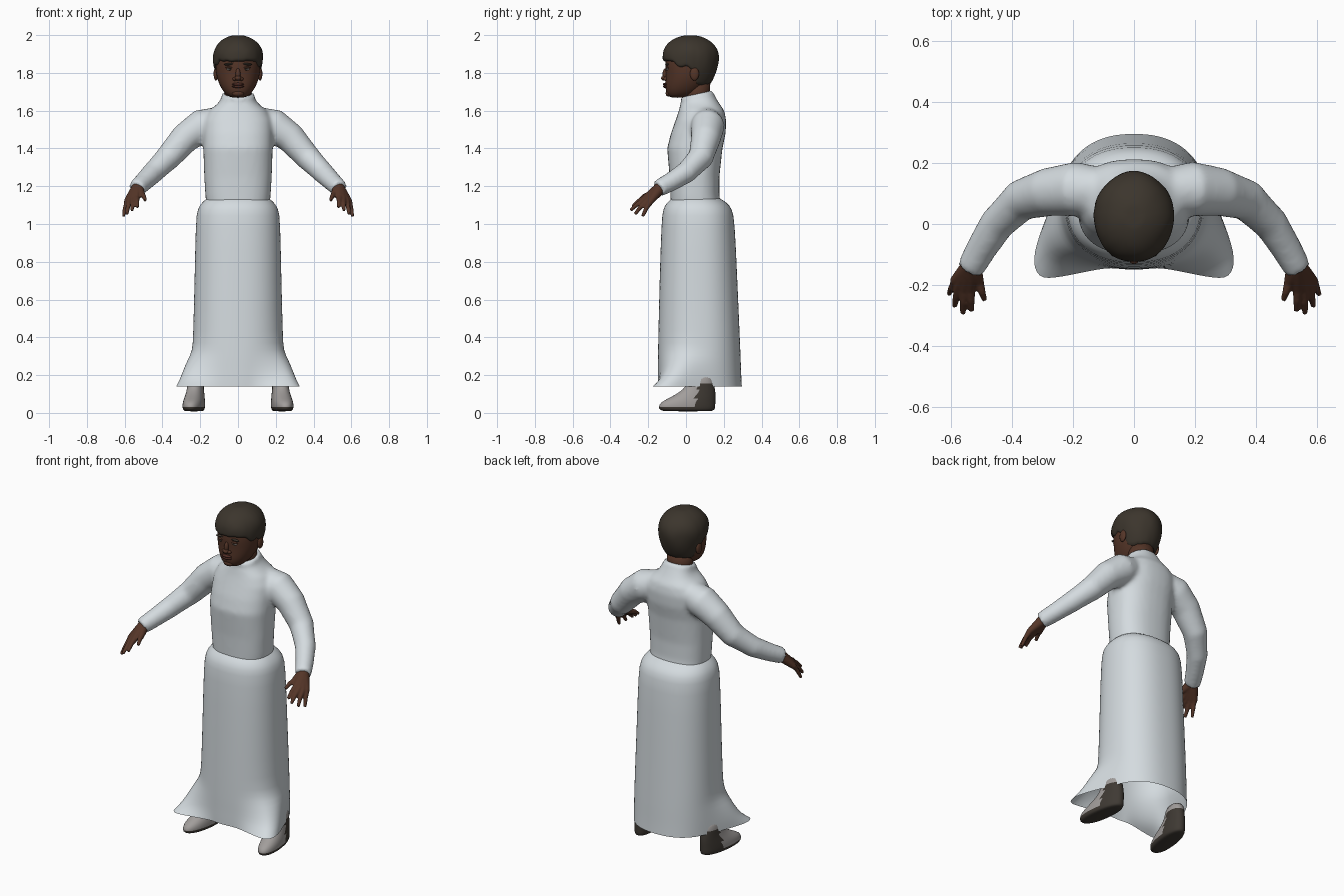
import bpy, bmesh, random
from math import sin, cos, pi, exp, radians
from mathutils import Vector, Matrix

random.seed(4)
if "Cube" in bpy.data.objects:
    bpy.data.objects.remove(bpy.data.objects["Cube"])


def material(name, rgb):
    m = bpy.data.materials.new(name)
    m.use_nodes = True
    m.diffuse_color = (*rgb, 1)
    bsdf = m.node_tree.nodes["Principled BSDF"]
    bsdf.inputs["Base Color"].default_value = (*rgb, 1)
    bsdf.inputs["Roughness"].default_value = 0.8
    return m


ROBE = material("robe white", (0.66, 0.71, 0.74))
SKIN = material("dark brown skin", (0.09, 0.036, 0.021))
HAIR = material("black brown hair", (0.045, 0.036, 0.026))
GREY = material("shoe grey", (0.36, 0.34, 0.33))
DARK = material("shoe dark", (0.05, 0.042, 0.034))
EYE = material("eye white", (0.4, 0.36, 0.33))
LIP = material("lip brown", (0.075, 0.024, 0.017))


def finish(name, bm, mats, subsurf=0, voxel=0, smooth=0):
    bmesh.ops.recalc_face_normals(bm, faces=bm.faces)
    for f in bm.faces:
        f.smooth = True
    me = bpy.data.meshes.new(name)
    bm.to_mesh(me)
    bm.free()
    for m in mats:
        me.materials.append(m)
    ob = bpy.data.objects.new(name, me)
    bpy.context.collection.objects.link(ob)
    if voxel:
        r = ob.modifiers.new("blend", "REMESH")
        r.mode, r.voxel_size, r.use_smooth_shade = "VOXEL", voxel, True
        s = ob.modifiers.new("soften", "SMOOTH")
        s.factor, s.iterations = 0.5, smooth
    if subsurf:
        ob.modifiers.new("round", "SUBSURF").levels = subsurf
        ob.modifiers["round"].render_levels = subsurf
    return ob


def skin_rings(bm, rings, caps=True):
    rows = [[bm.verts.new(p) for p in ring] for ring in rings]
    n = len(rows[0])
    for a, b in zip(rows, rows[1:]):
        for i in range(n):
            j = (i + 1) % n
            bm.faces.new((a[i], a[j], b[j], b[i]))
    if caps:
        bm.faces.new(rows[0][::-1])
        bm.faces.new(rows[-1])


def power(v, e):
    return (1 if v >= 0 else -1) * abs(v) ** e


def outline(z, hx, front, back, square=2.0, n=32):
    """Horizontal superellipse ring."""
    cy, hy, e = (front + back) / 2, (back - front) / 2, 2 / square
    return [Vector((hx * power(cos(2 * pi * i / n), e),
                    cy + hy * power(sin(2 * pi * i / n), e), z)) for i in range(n)]


def tube(bm, path, n=14):
    """Round tube through (point, radius) pairs."""
    rings = []
    for i, (p, r) in enumerate(path):
        d = (path[min(i + 1, len(path) - 1)][0] - path[max(i - 1, 0)][0]).normalized()
        u = d.cross(Vector((0.2, 0.6, 1))).normalized()
        w = d.cross(u)
        rings.append([p + r * (u * cos(2 * pi * k / n) + w * sin(2 * pi * k / n)) for k in range(n)])
    skin_rings(bm, rings)


def blob(name, mat, places, size, tilt=0):
    """Ellipsoids at the places."""
    bm = bmesh.new()
    for p in places:
        turn = Matrix.Rotation(tilt * (1 if p[0] > 0 else -1), 4, "Y")
        bmesh.ops.create_uvsphere(bm, u_segments=16, v_segments=10, radius=1,
                                  matrix=Matrix.Translation(p) @ turn @ Matrix.Diagonal((*size, 1)))
    return finish(name, bm, [mat])


def pair(x, y, z):
    return [(x, y, z), (-x, y, z)]


# Skirt: straight tube, flaring over the feet at the hem
skirt = [(1.135, 0.165, -0.075, 0.18, 0), (1.115, 0.19, -0.1, 0.215, 0),
         (1.08, 0.215, -0.122, 0.245, 0), (1.02, 0.224, -0.13, 0.258, 0),
         (0.7, 0.23, -0.14, 0.272, 0), (0.4, 0.238, -0.147, 0.285, 0),
         (0.33, 0.238, -0.148, 0.288, 0.08), (0.28, 0.238, -0.149, 0.29, 0.4),
         (0.22, 0.238, -0.149, 0.292, 0.65), (0.175, 0.238, -0.15, 0.294, 0.82),
         (0.14, 0.238, -0.15, 0.296, 1)]
rings = []
for z, hx, front, back, flare in skirt:
    ring = outline(z, hx, front, back, 2.3, 48)
    for p in ring:
        side = abs(p.x) / hx
        along = (p.y - front) / (back - front)
        bump = exp(-((along - 0.23) / 0.3) ** 2) * min(1, max(0, side - 0.35) * 2.2)
        p.x += 0.11 * flare * bump * (1 if p.x > 0 else -1)
        p.y -= 0.11 * flare ** 3 * bump
    rings.append(ring)
bm = bmesh.new()
skin_rings(bm, rings, caps=False)
finish("robe_skirt", bm, [ROBE], subsurf=1)

# Torso, collar and sleeves, blended into one cloth surface
torso = [(1.07, 0.165, -0.08, 0.19), (1.15, 0.173, -0.083, 0.177), (1.25, 0.179, -0.087, 0.177),
         (1.4, 0.184, -0.1, 0.193), (1.48, 0.185, -0.08, 0.21), (1.55, 0.182, -0.055, 0.213),
         (1.6, 0.155, -0.038, 0.203), (1.635, 0.11, -0.03, 0.178), (1.66, 0.09, -0.026, 0.152),
         (1.69, 0.086, -0.03, 0.14)]
rings = [outline(*row, 2.4) for row in torso]
for p in rings[-1] + rings[-2]:
    p.z += 0.22 * (p.y - 0.06)
bm = bmesh.new()
skin_rings(bm, rings)
sleeve = [(0.08, 0.11, 1.555, 0.07), (0.19, 0.115, 1.52, 0.09), (0.28, 0.105, 1.455, 0.08),
          (0.37, 0.078, 1.352, 0.068), (0.45, 0.0, 1.272, 0.058), (0.5, -0.08, 1.223, 0.051),
          (0.538, -0.148, 1.187, 0.046)]
for s in (-1, 1):
    tube(bm, [(Vector((s * x, y, z)), r) for x, y, z, r in sleeve], 20)
finish("robe_top", bm, [ROBE], voxel=0.012, smooth=8)

# Hands: knuckle and tip of each digit, all growing from the wrist
wrist = (0.532, -0.135, 1.192)
digits = [((0.508, -0.195, 1.155), (0.49, -0.25, 1.125)),
          ((0.537, -0.218, 1.137), (0.533, -0.285, 1.09)),
          ((0.557, -0.217, 1.128), (0.561, -0.294, 1.072)),
          ((0.575, -0.205, 1.122), (0.589, -0.27, 1.052)),
          ((0.588, -0.187, 1.12), (0.607, -0.23, 1.04))]
for s, label in ((1, "left"), (-1, "right")):
    bm = bmesh.new()
    for knuckle, tip in digits:
        a, b, c = (Vector((s * x, y, z)) for x, y, z in (wrist, knuckle, tip))
        bend = b.lerp(c, 0.5) + Vector((0, 0, 0.007))
        tube(bm, [(a, 0.032), (a.lerp(b, 0.5), 0.025), (b, 0.017), (bend, 0.0125), (c, 0.009)])
    finish(label + "_hand", bm, [SKIN], voxel=0.005, smooth=4)

# Neck and head
bm = bmesh.new()
skin_rings(bm, [outline(1.62, 0.075, -0.012, 0.125), outline(1.69, 0.072, -0.01, 0.125),
                outline(1.76, 0.075, -0.03, 0.13)])
finish("neck", bm, [SKIN])
bm = bmesh.new()
head = [(1.668, 0.035, -0.082, -0.005), (1.682, 0.062, -0.1, 0.05), (1.715, 0.088, -0.11, 0.09),
        (1.76, 0.108, -0.108, 0.125), (1.8, 0.117, -0.107, 0.145), (1.85, 0.121, -0.113, 0.155),
        (1.92, 0.115, -0.1, 0.15), (1.965, 0.075, -0.055, 0.11)]
skin_rings(bm, [outline(*row, 2.15) for row in head])
finish("head", bm, [SKIN], subsurf=1)

# Facial features
blob("nose_bridge", SKIN, [(0, -0.108, 1.793)], (0.013, 0.016, 0.032))
blob("nose_tip", SKIN, [(0, -0.114, 1.772)], (0.017, 0.018, 0.013))
blob("nostrils", SKIN, pair(0.017, -0.107, 1.768), (0.012, 0.014, 0.01))
blob("lips", LIP, [(0, -0.108, 1.74), (0, -0.108, 1.728)], (0.032, 0.014, 0.008))
blob("chin", SKIN, [(0, -0.09, 1.692)], (0.032, 0.018, 0.018))
blob("eyes", EYE, pair(0.044, -0.095, 1.82), (0.016, 0.01, 0.007))
blob("irises", DARK, pair(0.044, -0.102, 1.82), (0.007, 0.005, 0.007))
blob("eyelids", SKIN, pair(0.044, -0.096, 1.828), (0.022, 0.012, 0.006))
blob("eyebrows", HAIR, pair(0.048, -0.1, 1.846), (0.028, 0.01, 0.006), 0.08)
blob("ears", SKIN, pair(0.117, 0.045, 1.795), (0.012, 0.024, 0.036))

# Hair: cap whose hem drops from the fringe to the nape
N, ROWS = 48, 12
rings = [[] for _ in range(ROWS + 1)]
for i in range(N):
    a = 2 * pi * i / N
    back = sin(a)
    hem = 1.866 if back < -0.6 else 1.835 if back < -0.1 else 1.82 if back < 0.2 else 1.735
    hem += random.uniform(-0.008, 0.008)
    for k in range(ROWS + 1):
        t = max(0, k - 1) / (ROWS - 1) * 0.985
        z = hem + (1.998 - hem) * sin(t * pi / 2)
        if z > 1.885:
            s = max(0, 1 - ((z - 1.885) / 0.1155) ** 2.1) ** 0.5
        else:
            s = 1 - 0.3 * ((1.885 - z) / 0.15) ** 2
        s *= 1 + 0.012 * sin(5 * a + 30 * z) + random.uniform(-0.006, 0.006)
        if k == 0:
            s *= 0.84
        rings[k].append(Vector((0.133 * s * cos(a), 0.024 + 0.15 * s * back, z)))
bm = bmesh.new()
skin_rings(bm, rings)
finish("hair", bm, [HAIR], subsurf=1)

# Shoes: grey upper, dark sole and heel, grey ankle under the hem
shoe = [(0.008, 0.042, -0.115, 0.135), (0.014, 0.052, -0.14, 0.152), (0.03, 0.056, -0.148, 0.157),
        (0.055, 0.055, -0.138, 0.157), (0.075, 0.052, -0.098, 0.158), (0.1, 0.047, -0.05, 0.158),
        (0.125, 0.044, -0.015, 0.155), (0.15, 0.042, 0.005, 0.15), (0.21, 0.04, 0.02, 0.14)]
for s, label in ((1, "left"), (-1, "right")):
    bm = bmesh.new()
    skin_rings(bm, [outline(*row, 2.2) for row in shoe])
    for f in bm.faces:
        c = f.calc_center_median()
        f.material_index = int(c.z < 0.028 or (c.y > 0.055 and c.z < 0.15))
    ob = finish(label + "_shoe", bm, [GREY, DARK], subsurf=1)
    ob.location.x = s * 0.235
    ob.rotation_euler.z = s * radians(8)
